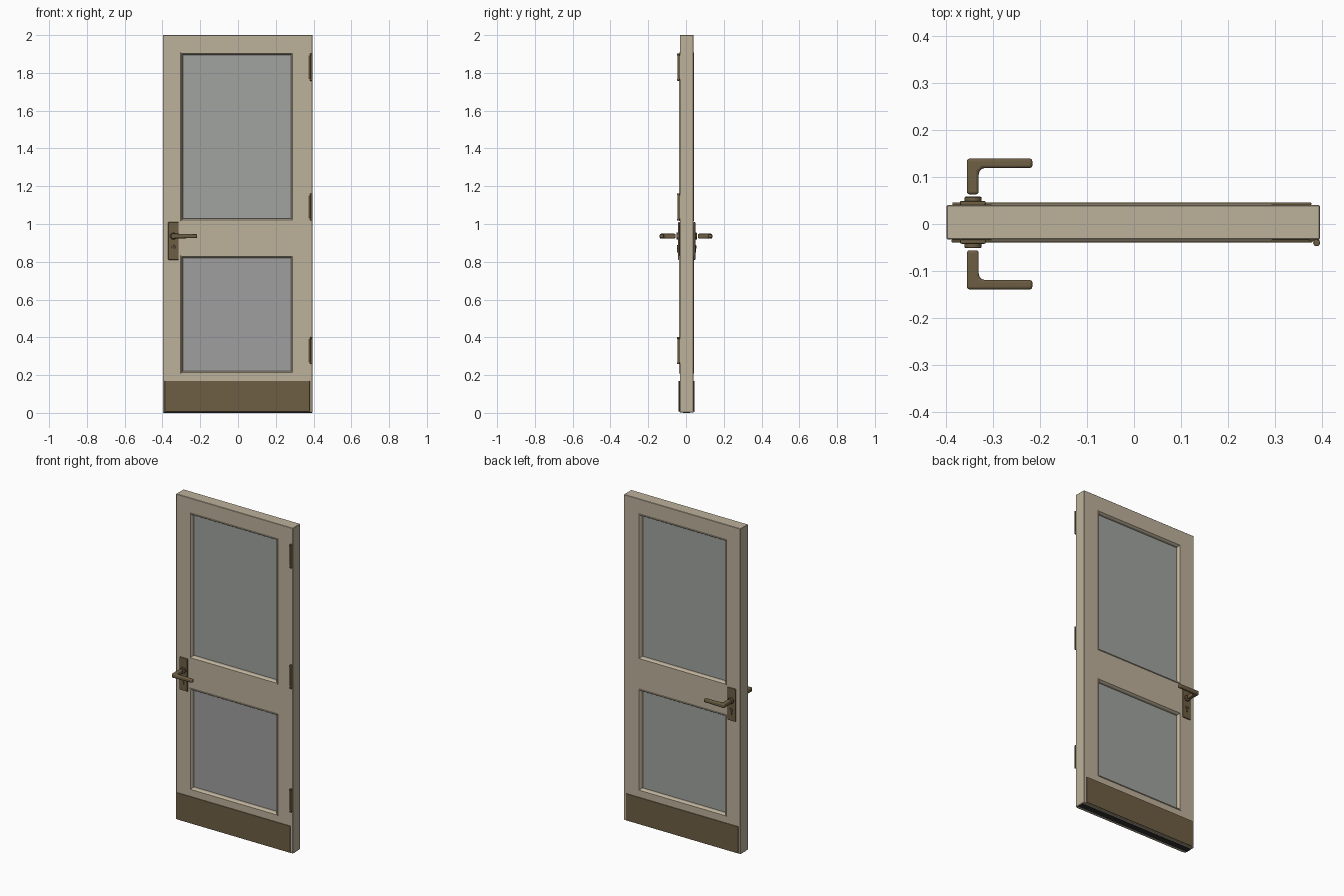
import bpy, bmesh, math
from mathutils import Matrix

if "Cube" in bpy.data.objects:
    bpy.data.objects.remove(bpy.data.objects["Cube"])


def material(name, rgb):
    m = bpy.data.materials.new(name)
    m.diffuse_color = (*rgb, 1)
    m.use_nodes = True
    m.node_tree.nodes["Principled BSDF"].inputs["Base Color"].default_value = m.diffuse_color
    return m


PAINT = material("beige_paint", (0.51, 0.44, 0.325))
BRASS = material("aged_brass", (0.155, 0.113, 0.057))
GLASS = material("glass_grey", (0.355, 0.37, 0.35))
PANEL = material("panel_grey", (0.345, 0.345, 0.345))
DARK = material("dark_rubber", (0.03, 0.03, 0.028))

FRONT, BACK = -0.033, 0.04          # door leaf faces
LEFT, RIGHT = -0.398, 0.395
OPENINGS = {"upper": (-0.30, 0.29, 1.02, 1.905), "lower": (-0.30, 0.29, 0.212, 0.83)}


def finish(name, bm, mat, bevel=0, segments=2, smooth=False):
    bmesh.ops.recalc_face_normals(bm, faces=bm.faces)
    me = bpy.data.meshes.new(name)
    bm.to_mesh(me)
    bm.free()
    ob = bpy.data.objects.new(name, me)
    bpy.context.collection.objects.link(ob)
    me.materials.append(mat)
    if bevel:
        mod = ob.modifiers.new("bevel", "BEVEL")
        mod.width, mod.segments, mod.limit_method = bevel, segments, "ANGLE"
    if smooth:
        bpy.ops.object.select_all(action="DESELECT")
        ob.select_set(True)
        bpy.context.view_layer.objects.active = ob
        bpy.ops.object.shade_smooth_by_angle(angle=math.radians(35))
    return ob


def box(name, x, y, z, mat, bevel=0):
    bm = bmesh.new()
    size = [b - a for a, b in (x, y, z)]
    mid = [(a + b) / 2 for a, b in (x, y, z)]
    bmesh.ops.create_cube(bm, size=1, matrix=Matrix.Translation(mid) @ Matrix.Diagonal((*size, 1)))
    return finish(name, bm, mat, bevel)


def cylinder(name, centre, radius, depth, mat, axis="Z", bevel=0):
    bm = bmesh.new()
    turn = Matrix.Rotation(math.pi / 2, 4, "X") if axis == "Y" else Matrix.Identity(4)
    bmesh.ops.create_cone(bm, cap_ends=True, segments=24, radius1=radius, radius2=radius,
                          depth=depth, matrix=Matrix.Translation(centre) @ turn)
    return finish(name, bm, mat, bevel, smooth=True)


# door leaf: front and back grids with two openings left out, joined by walls
xs = [LEFT, -0.30, 0.29, RIGHT]
zs = [0.003, 0.212, 0.83, 1.02, 1.905, 2.0]
bm = bmesh.new()
front, back = [[[bm.verts.new((x, y, z)) for z in zs] for x in xs] for y in (FRONT, BACK)]
solid = {(i, j) for i in range(3) for j in range(5)} - {(1, 1), (1, 3)}
for i, j in solid:
    corners = [(i, j), (i + 1, j), (i + 1, j + 1), (i, j + 1)]
    for g in (front, back):
        bm.faces.new([g[a][b] for a, b in corners])
    for k, step in enumerate(((0, -1), (1, 0), (0, 1), (-1, 0))):
        if (i + step[0], j + step[1]) not in solid:
            (a, b), (c, d) = corners[k], corners[(k + 1) % 4]
            bm.faces.new((front[a][b], front[c][d], back[c][d], back[a][b]))
finish("door_leaf", bm, PAINT, bevel=0.002, segments=1)


# moulded glazing beads: rectangular loops lofted through a small profile
def bead(name, opening, profile):
    x0, x1, z0, z1 = opening
    bm = bmesh.new()
    loops = []
    for inset, y in profile:
        a, b, c, d = x0 + inset, x1 - inset, z0 + inset, z1 - inset
        loops.append([bm.verts.new((x, y, z)) for x, z in ((a, c), (b, c), (b, d), (a, d))])
    for k in range(len(loops)):
        p, q = loops[k], loops[(k + 1) % len(loops)]
        for i in range(4):
            bm.faces.new((p[i], p[(i + 1) % 4], q[(i + 1) % 4], q[i]))
    finish(name, bm, PAINT)


for name, op in OPENINGS.items():
    for side, face, s in (("front", FRONT, -1), ("back", BACK, 1)):
        bead(f"{name}_bead_{side}", op, [
            (-0.004, face), (-0.003, face + s * 0.003), (0.002, face + s * 0.003),
            (0.009, face - s * 0.008), (0.009, face - s * 0.03), (-0.004, face - s * 0.03)])
    x0, x1, z0, z1 = op
    box(f"{name}_glass", (x0, x1), (-0.01, 0.018), (z0, z1), GLASS)
# flat grey panel on the front of the lower opening
box("lower_front_panel", (-0.282, 0.275), (-0.016, -0.01), (0.23, 0.822), PANEL)

# kick plates on both faces, and the bottom seal
box("kick_plate_front", (-0.388, 0.38), (-0.039, FRONT), (0.006, 0.17), BRASS, 0.002)
box("kick_plate_back", (-0.386, 0.377), (BACK, 0.046), (0.006, 0.17), BRASS, 0.002)
box("bottom_seal", (LEFT + 0.004, RIGHT - 0.004), (-0.015, 0.022), (0, 0.01), DARK)

# hinges along the right front edge
for i, zc in enumerate((0.33, 1.09, 1.83)):
    box(f"hinge_leaf_{i}", (0.372, 0.394), (-0.036, FRONT), (zc - 0.062, zc + 0.062), BRASS)
    cylinder(f"hinge_barrel_{i}", (0.388, -0.040, zc), 0.006, 0.128, BRASS)
    for end, s in (("bottom", -1), ("top", 1)):
        cylinder(f"hinge_tip_{end}_{i}", (0.388, -0.040, zc + s * 0.067), 0.0072, 0.01, BRASS, bevel=0.002)

# handle sets, one for each face
ZH = 0.936
for side, face, s in (("front", FRONT, -1), ("back", BACK, 1)):
    def span(a, b):
        return tuple(sorted((face + s * a, face + s * b)))
    box(f"handle_plate_{side}", (-0.370, -0.315), span(0, 0.009), (0.81, 1.01), BRASS, 0.003)
    cylinder(f"handle_collar_{side}", (-0.342, face + s * 0.013, ZH), 0.018, 0.010, BRASS, "Y", 0.002)
    # keyhole cylinder with its slot
    cylinder(f"key_cylinder_{side}", (-0.342, face + s * 0.008, 0.878), 0.010, 0.012, BRASS, "Y", 0.001)
    box(f"key_cylinder_foot_{side}", (-0.347, -0.337), span(0.003, 0.014), (0.85, 0.874), BRASS)
    box(f"key_slot_{side}", (-0.3432, -0.3408), span(0.013, 0.0155), (0.871, 0.885), DARK)
    # bent lever: L outline between two heights, arm tapering, with rounded edges
    tip = s * 0.139
    root = face + s * 0.023
    outline = [(-0.355, root), (-0.355, tip), (-0.216, tip), (-0.216, tip - s * 0.020),
               (-0.322, tip - s * 0.020), (-0.330, tip - s * 0.028), (-0.330, root)]
    bm = bmesh.new()
    low, high = [[bm.verts.new((x, y, ZH + h * (0.010 if x > -0.25 else 0.0125))) for x, y in outline]
                 for h in (-1, 1)]
    bm.faces.new(low)
    bm.faces.new(high)
    for k in range(len(outline)):
        n = (k + 1) % len(outline)
        bm.faces.new((low[k], low[n], high[n], high[k]))
    finish(f"lever_{side}", bm, BRASS, 0.006, 3, True)
